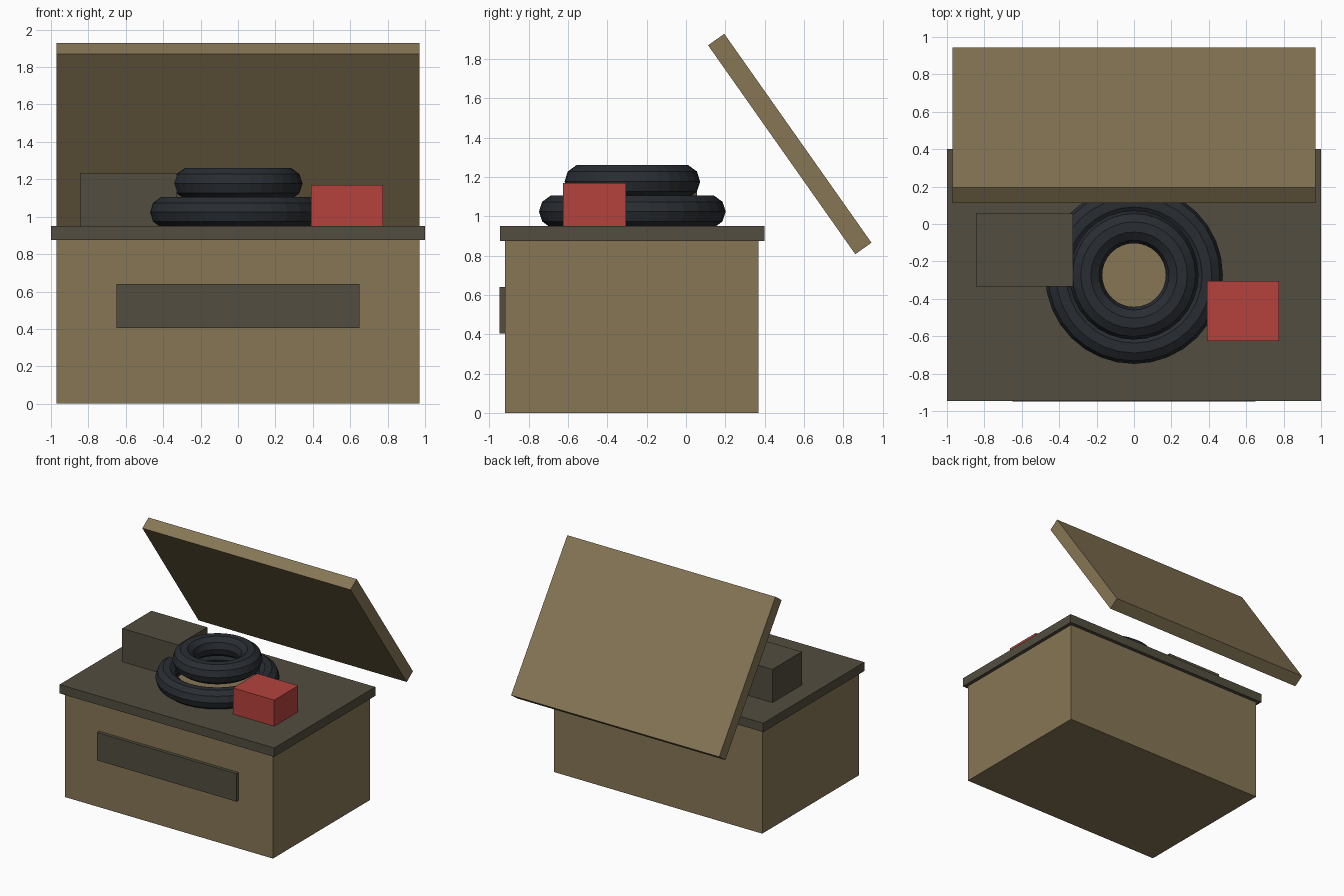
import bpy
from math import pi

if "Cube" in bpy.data.objects:
    bpy.data.objects.remove(bpy.data.objects["Cube"])


def material(name, rgb):
    m = bpy.data.materials.new(name)
    m.diffuse_color = (*rgb, 1)
    m.use_nodes = True
    m.node_tree.nodes["Principled BSDF"].inputs["Base Color"].default_value = m.diffuse_color
    return m


TAN = material("tan", (0.24, 0.18, 0.09))
OLIVE = material("olive", (0.085, 0.075, 0.05))
RED = material("red", (0.46, 0.055, 0.045))
BLACK = material("rubber", (0.022, 0.026, 0.032))


def finish(name, mat):
    ob = bpy.context.object
    ob.name = name
    ob.data.materials.append(mat)
    return ob


def box(name, mat, x, y, z):
    """Box from (min, max) pairs on each axis."""
    spans = (x, y, z)
    bpy.ops.mesh.primitive_cube_add(size=1, location=[(a + b) / 2 for a, b in spans])
    ob = finish(name, mat)
    ob.scale = [b - a for a, b in spans]
    return ob


def ring(name, z, major, minor):
    bpy.ops.mesh.primitive_torus_add(location=(0, CY, z), major_radius=major, minor_radius=minor,
                                     major_segments=32, minor_segments=10)
    return finish(name, BLACK)


CY = -0.273  # centre of the crate in y

# Crate with rim slab and front label plate
box("crate_body", TAN, (-0.97, 0.97), (-0.92, 0.37), (0, 0.88))
box("crate_rim", OLIVE, (-1, 1), (-0.947, 0.4), (0.875, 0.95))
box("front_plate", OLIVE, (-0.65, 0.65), (-0.948, -0.915), (0.405, 0.64))

# Open lid leaning behind the crate
lid = box("lid", TAN, (-0.97, 0.97), (-0.122, 1.178), (1.3175, 1.4185))
lid.rotation_euler.x = -0.957

# Coiled hose with a flat core inside
ring("lower_coil", 1.024, 0.39, 0.085)
ring("upper_coil", 1.177, 0.2575, 0.0875)
bpy.ops.mesh.primitive_cylinder_add(vertices=32, radius=0.31, depth=0.04, location=(0, CY, 0.965))
finish("coil_core", TAN)

# Small boxes on top
box("dark_case", OLIVE, (-0.845, -0.325), (-0.335, 0.055), (0.945, 1.23))
box("red_case", RED, (0.39, 0.775), (-0.625, -0.305), (0.945, 1.17))
